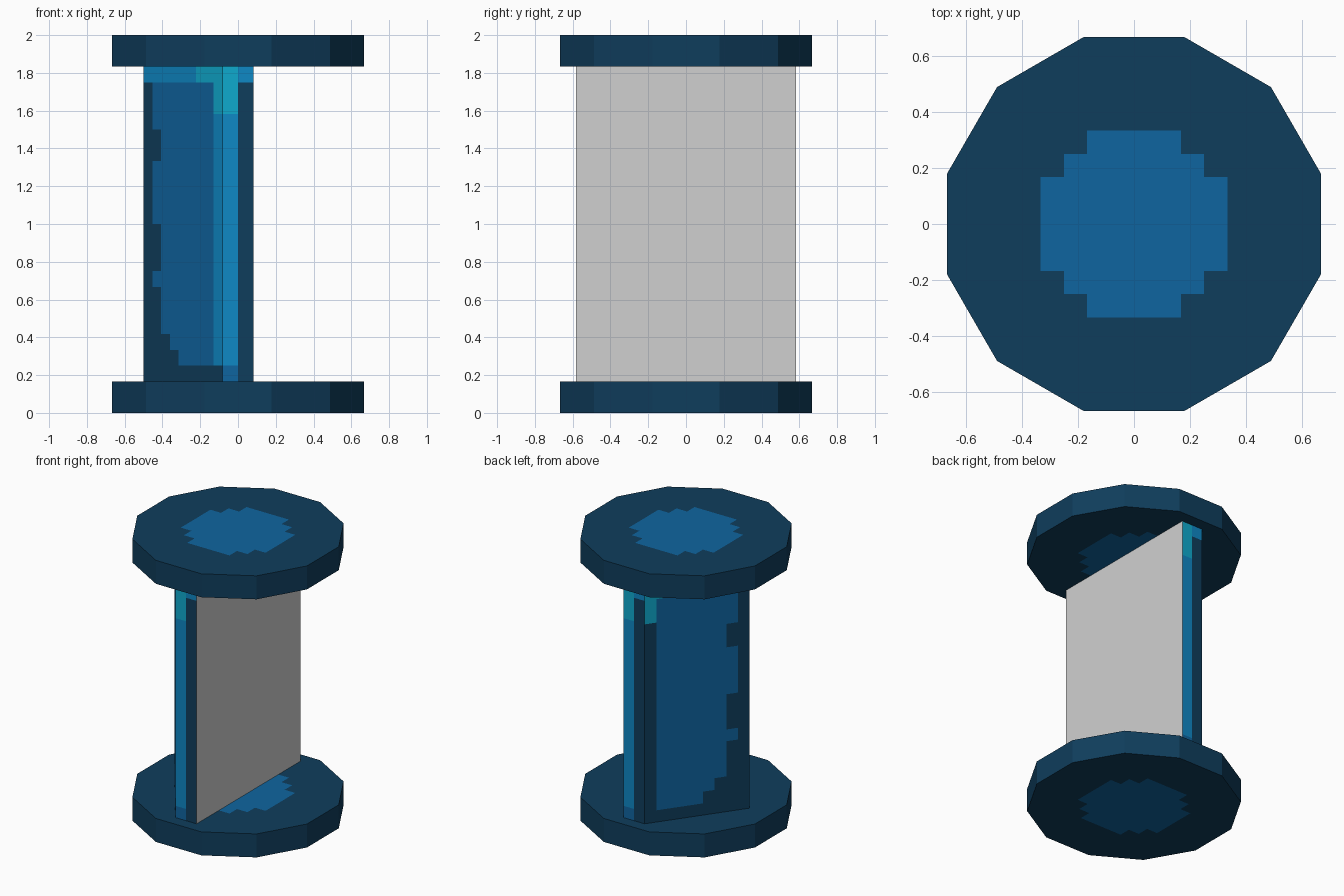
import bpy, bmesh, math
from mathutils import Vector

if "Cube" in bpy.data.objects:
    bpy.data.objects.remove(bpy.data.objects["Cube"])

U = 1 / 12  # pattern unit


def material(name, rgb):
    m = bpy.data.materials.new(name)
    lin = [((c / 255 + 0.055) / 1.055) ** 2.4 if c > 10 else c / 255 / 12.92 for c in rgb]
    m.diffuse_color = (*lin, 1)
    m.use_nodes = True
    m.node_tree.nodes["Principled BSDF"].inputs["Base Color"].default_value = m.diffuse_color
    return m


DARK, MID, BRIGHT, TEAL, GREY = range(5)
MATS = [material("dark_blue", (15, 61, 92)), material("mid_blue", (15, 101, 160)),
        material("bright_blue", (14, 136, 197)), material("teal", (15, 170, 206)),
        material("light_grey", (208, 208, 208))]


def finish(bm, name):
    me = bpy.data.meshes.new(name)
    bm.to_mesh(me)
    bm.free()
    for m in MATS:
        me.materials.append(m)
    ob = bpy.data.objects.new(name, me)
    bpy.context.collection.objects.link(ob)


# Twelve-sided end discs with a stepped lighter patch cut into both caps
def disc(name, z0):
    bm = bmesh.new()
    r = 8 * U / math.cos(math.pi / 12)
    ring = [bm.verts.new((r * math.cos(math.radians(15 + 30 * i)),
                          r * math.sin(math.radians(15 + 30 * i)), z0)) for i in range(12)]
    top = [bm.verts.new((v.co.x, v.co.y, z0 + 2 * U)) for v in ring]
    bm.faces.new(ring[::-1])
    bm.faces.new(top)
    for i in range(12):
        j = (i + 1) % 12
        bm.faces.new((ring[i], ring[j], top[j], top[i]))
    for axis in (Vector((1, 0, 0)), Vector((0, 1, 0))):
        for k in (-4, -3, -2, 2, 3, 4):
            bmesh.ops.bisect_plane(bm, geom=bm.verts[:] + bm.edges[:] + bm.faces[:],
                                   plane_co=axis * k * U, plane_no=axis)
    for f in bm.faces:
        c = f.calc_center_median()
        x, y = abs(c.x) / U, abs(c.y) / U
        patch = (x < 4 and y < 2) or (x < 3 and y < 3) or (x < 2 and y < 4)
        f.material_index = MID if patch and abs(f.normal.z) > 0.5 else DARK
    finish(bm, name)


# Upright wall from a to b (left to right seen from outside), coloured per cell
def wall(name, a, b, cols, rows, rule):
    bm = bmesh.new()
    a, b = Vector(a), Vector(b)
    grid = []
    for j in range(rows + 1):
        z = 2 * U + 20 * U * j / rows
        grid.append([bm.verts.new((*a.lerp(b, i / cols), z)) for i in range(cols + 1)])
    for j in range(rows):
        for i in range(cols):
            f = bm.faces.new((grid[j][i], grid[j][i + 1], grid[j + 1][i + 1], grid[j + 1][i]))
            f.material_index = rule(i, j)
    finish(bm, name)


# Narrow edge strip: bright left half, dark right half
def strip_rule(i, j):
    if i == 0:
        return MID if j == 0 else TEAL if j >= 17 else BRIGHT
    return BRIGHT if j == 19 else DARK


# Angled panel: ragged dark border by the tip (k = columns from the tip)
INSET = [9, 4, 3, 2, 2, 2, 1, 2, 2, 2, 1, 1, 1, 1, 2, 2, 1, 1, 1]


def panel_rule(k, j, edge):
    if j == 0:
        return DARK
    if j == 19:
        return BRIGHT if k < 6 else TEAL
    if k == 8:
        return TEAL if j >= 17 else edge
    return MID if k >= INSET[j] else DARK


disc("bottom_disc", 0)
disc("top_disc", 22 * U)

X, Y, TIP = U, 7 * U, (-0.5, 0)
wall("flat_side", (X, -Y), (X, Y), 1, 1, lambda i, j: GREY)
wall("front_strip", (-X, -Y), (X, -Y), 2, 20, strip_rule)
wall("back_strip", (X, Y), (-X, Y), 2, 20, strip_rule)
wall("front_panel", TIP, (-X, -Y), 9, 20, lambda i, j: panel_rule(i, j, BRIGHT))
wall("back_panel", (-X, Y), TIP, 9, 20, lambda i, j: panel_rule(8 - i, j, DARK))
